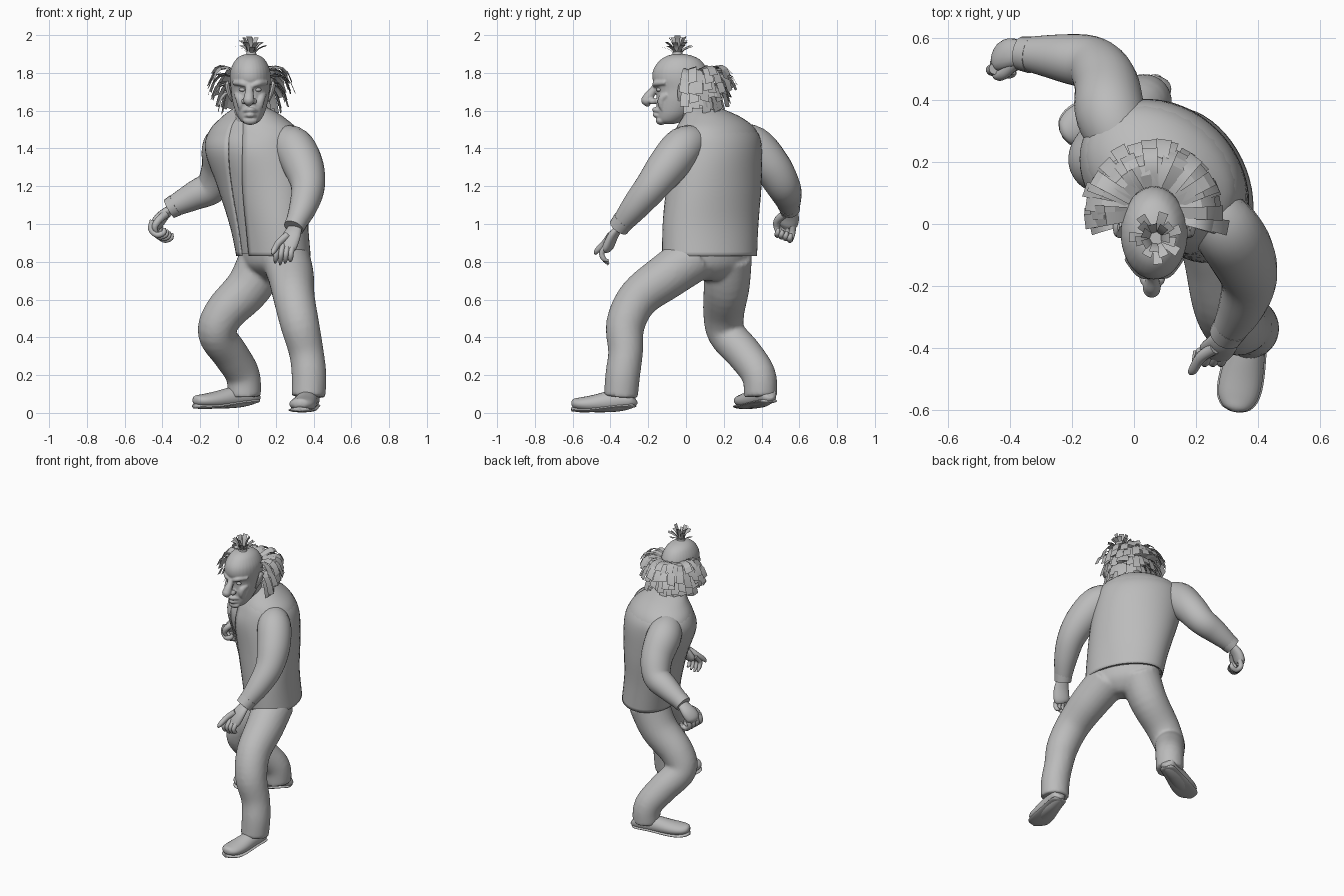
import bpy, math, random
from mathutils import Vector

random.seed(4)
if "Cube" in bpy.data.objects:
    bpy.data.objects.remove(bpy.data.objects["Cube"])

grey = bpy.data.materials.new("plain grey")
grey.use_nodes = True
grey.diffuse_color = (0.5, 0.5, 0.5, 1)
grey.node_tree.nodes["Principled BSDF"].inputs["Base Color"].default_value = (0.5, 0.5, 0.5, 1)


def make(name, verts, faces, angle=45):
    mesh = bpy.data.meshes.new(name)
    mesh.from_pydata(verts, [], faces)
    mesh.materials.append(grey)
    mesh.shade_smooth()
    mesh.set_sharp_from_angle(angle=math.radians(angle))
    obj = bpy.data.objects.new(name, mesh)
    bpy.context.collection.objects.link(obj)
    return obj


def fuse(name, parts, voxel, rounds):
    """Join overlapping parts into one blended skin."""
    bpy.ops.object.select_all(action="DESELECT")
    for part in parts:
        part.select_set(True)
    bpy.context.view_layer.objects.active = parts[0]
    bpy.ops.object.join()
    parts[0].name = name
    remesh = parts[0].modifiers.new("blend", "REMESH")
    remesh.mode = "VOXEL"
    remesh.voxel_size = voxel
    remesh.use_smooth_shade = True
    soften = parts[0].modifiers.new("soften", "SMOOTH")
    soften.iterations = rounds


def smooth_path(keys, steps=5):
    """Catmull-Rom through tuples of any length."""
    out = []
    for i in range(len(keys) - 1):
        p0, p1 = keys[max(i - 1, 0)], keys[i]
        p2, p3 = keys[i + 1], keys[min(i + 2, len(keys) - 1)]
        for s in range(steps):
            t = s / steps
            out.append([b + t / 2 * (c - a + t * (2 * a - 5 * b + 4 * c - d + t * (3 * (b - c) + d - a)))
                        for a, b, c, d in zip(p0, p1, p2, p3)])
    return out + [list(keys[-1])]


def skin(name, rings, closed=True):
    n = len(rings[0])
    faces = []
    for r in range(len(rings) - 1):
        for i in range(n if closed else n - 1):
            j = (i + 1) % n
            faces.append((r * n + i, r * n + j, r * n + n + j, r * n + n + i))
    if closed:
        faces.append(tuple(reversed(range(n))))
        faces.append(tuple(range((len(rings) - 1) * n, len(rings) * n)))
    return make(name, [v for ring in rings for v in ring], faces)


def loft(name, keys, gap=0, grow=0, n=32):
    """Level oval rings: x, y, z, half width, half depth, yaw. A gap leaves the front open."""
    rings = []
    for x, y, z, a, b, yaw in smooth_path(keys):
        ring, w = [], math.radians(yaw)
        for i in range(n):
            f = i / (n - 1) if gap else i / n
            t = math.radians(gap - 84 + f * (360 - 2 * gap))
            u, v = (a + grow) * math.cos(t), (b + grow) * math.sin(t)
            ring.append((x + u * math.cos(w) - v * math.sin(w), y + u * math.sin(w) + v * math.cos(w), z))
        rings.append(ring)
    return skin(name, rings, not gap)


def limb(name, keys, side=(1, 0, 0), flat=1, n=16):
    """Tube along a path of x, y, z, radius; flat squashes it across the side direction."""
    pts = smooth_path(keys)
    rings = []
    for i, p in enumerate(pts):
        c = Vector(p[:3])
        d = (Vector(pts[min(i + 1, len(pts) - 1)][:3]) - Vector(pts[max(i - 1, 0)][:3])).normalized()
        u = Vector(side)
        u = (u - d * u.dot(d)).normalized()
        v = d.cross(u)
        r = max(p[3], 0.002)
        h = p[4] if len(p) > 4 else r * flat
        rings.append([c + u * r * math.cos(k * math.tau / n) + v * h * math.sin(k * math.tau / n)
                      for k in range(n)])
    return skin(name, rings)


def ball(name, loc, size):
    x, y, z = loc
    a, b, c = size
    arc = [math.radians(-86 + 172 * i / 8) for i in range(9)]
    return loft(name, [(x, y, z + c * math.sin(t), a * math.cos(t), b * math.cos(t), 0) for t in arc], n=16)


# Torso: shirt inside an open jacket
body = [(.188, .125, .83, .255, .173, -66), (.163, .13, 1.0, .263, .178, -61),
        (.13, .147, 1.2, .272, .2, -50), (.092, .155, 1.38, .275, .218, -36),
        (.084, .158, 1.48, .255, .192, -36), (.078, .137, 1.55, .175, .145, -35),
        (.07, .09, 1.6, .09, .09, -20)]
loft("shirt", [(x, y, z + .015, a, b, w) for x, y, z, a, b, w in body])
jacket = loft("jacket", body, gap=9, grow=.008, n=48)
shell = jacket.modifiers.new("cloth", "SOLIDIFY")
shell.thickness = .008
limb("collar", [(.07, .12, 1.5, .12), (.07, .07, 1.57, .105), (.07, .045, 1.6, .09)])
limb("neck", [(.07, .12, 1.48, .09), (.07, .05, 1.58, .08), (.065, 0, 1.68, .08)])

# Trousers
fuse("trousers", [
    loft("seat", [(.19, .13, .7, .04, .05, -60), (.19, .13, .73, .14, .09, -60),
                  (.185, .125, .79, .225, .135, -60), (.185, .125, .9, .24, .145, -62)]),
    limb("left_leg", [(.25, .05, .83, .13), (.28, -.1, .725, .122), (.297, -.25, .61, .11),
                      (.327, -.32, .47, .103), (.362, -.32, .32, .092),
                      (.376, -.335, .2, .092), (.373, -.345, .085, .09)], n=24),
    limb("right_leg", [(.14, .22, .83, .13), (.06, .215, .67, .122), (-.07, .2, .53, .109),
                       (-.112, .215, .42, .1), (-.04, .31, .31, .096),
                       (.025, .385, .2, .091), (.033, .395, .085, .088)], side=(1, -1, 0), n=24)],
     .012, 4)


# Shoes: upper and sole share one outline from heel to toe
def shoe(name, heel, toe):
    heel, toe = Vector(heel), Vector(toe)
    across = (toe - heel).cross((0, 0, 1))
    outline = [(0, .015, .02, .004), (.05, .045, .045, 0), (.3, .055, .058, 0), (.65, .068, .046, -.006),
               (.85, .064, .036, -.003), (.96, .042, .026, .004), (1, .01, .012, .006)]
    upper, sole = [], []
    for f, w, h, lift in outline:
        p = heel.lerp(toe, f)
        upper.append((p.x, p.y, p.z + .012 + lift, w, h))
        sole.append((p.x, p.y, p.z - .02 + lift, w + .005, .012))
    limb(name + "_shoe", upper, side=across, n=20)
    limb(name + "_sole", sole, side=across, n=20)


shoe("left", (.39, -.27, .06), (.325, -.605, .034))
shoe("right", (.105, .445, .085), (-.235, .29, .05))

# Arms
limb("left_arm", [(.22, .07, 1.44, .08), (.29, -.01, 1.41, .108), (.345, -.095, 1.31, .107),
                  (.37, -.18, 1.2, .09), (.345, -.27, 1.09, .074), (.3, -.35, .99, .052)],
     side=(1, -.5, 0), n=24)
limb("right_arm", [(-.03, .23, 1.45, .085), (-.075, .35, 1.41, .112), (-.09, .455, 1.3, .103),
                   (-.135, .515, 1.2, .09), (-.23, .535, 1.15, .077), (-.36, .55, 1.085, .052)],
     side=(0, 1, 1), n=24)
limb("left_cuff", [(.315, -.328, 1.02, .059), (.295, -.358, .98, .055)])
limb("right_cuff", [(-.33, .545, 1.1, .06), (-.365, .55, 1.08, .055)], side=(0, 1, 1))

# Hands
limb("left_palm", [(.305, -.345, .99, .035), (.285, -.385, .94, .05), (.26, -.412, .88, .053),
                   (.25, -.42, .86, .035)], side=(1, -.3, 0), flat=.5)
for i in range(4):
    x = .215 + i * .026
    limb("left_finger", [(x, -.41, .895, .016), (x - .012, -.445, .85, .015),
                         (x - .015, -.435, .815, .013), (x - .018, -.41, .785 + .01 * abs(i - 1), .006)], n=10)
limb("left_thumb", [(.26, -.4, .94, .02), (.215, -.43, .9, .018), (.19, -.47, .86, .015),
                    (.18, -.48, .84, .006)], n=10)
limb("right_palm", [(-.35, .55, 1.085, .035), (-.4, .55, 1.04, .05), (-.43, .54, 1.0, .05),
                    (-.44, .535, .975, .03)], side=(.4, 1, 0), flat=.6)
for i in range(4):
    x, y, z = i * .013, .5 + i * .022, .008 - i * .009
    limb("right_finger", [(x - .45, y, z + 1.01, .018), (x - .46, y - .005, z + .965, .017),
                          (x - .43, y - .015, z + .935, .016), (x - .395, y - .015, z + .945, .015),
                          (x - .39, y - .01, z + .97, .008)], side=(0, 1, 0), n=10)
limb("right_thumb", [(-.385, .52, 1.05, .022), (-.42, .485, 1.02, .02), (-.44, .48, .985, .017),
                     (-.43, .485, .955, .008)], side=(0, 1, 0), n=10)

# Head: each row is height, face depth, back depth, half width
mid = .065
rows = [(1.53, -.125, -.06, .025), (1.545, -.15, -.02, .05), (1.585, -.155, .03, .075),
        (1.65, -.156, .08, .094), (1.71, -.158, .11, .102), (1.77, -.178, .12, .108),
        (1.82, -.172, .11, .103), (1.865, -.14, .08, .081), (1.89, -.1, .035, .052), (1.902, -.05, -.02, .012)]
face = [loft("head", [(mid, (f + b) / 2, z, w, (b - f) / 2, 0) for z, f, b, w in rows]),
        limb("nose", [(mid - .004, -.15, 1.745, .018), (mid - .005, -.175, 1.705, .021),
                      (mid - .007, -.2, 1.67, .028), (mid - .008, -.205, 1.645, .026),
                      (mid - .008, -.2, 1.622, .008)]),
        ball("nose_tip", (mid - .008, -.208, 1.655), (.029, .03, .028)),
        ball("chin", (mid, -.132, 1.548), (.04, .028, .024))]
for name, z, w, y in (("upper_lip", 1.605, .042, -.158), ("lower_lip", 1.578, .036, -.155)):
    face.append(limb(name, [(mid - w, y + .025, z - .007, .006), (mid, y - .008, z, .014),
                            (mid + w, y + .025, z - .007, .006)], side=(0, 0, 1)))
for s, label in ((1, "left"), (-1, "right")):
    face.append(ball("nostril", (mid - .006 + s * .024, -.175, 1.65), (.018, .024, .017)))
    face.append(limb("cheek", [(mid + s * .07, -.095, 1.685, .018), (mid + s * .055, -.124, 1.665, .023),
                               (mid + s * .05, -.128, 1.63, .02), (mid + s * .052, -.118, 1.6, .01)]))
    face.append(limb("brow", [(mid + s * .01, -.165, 1.732, .012), (mid + s * .045, -.157, 1.745, .016),
                              (mid + s * .088, -.108, 1.748, .012)], side=(0, 0, 1)))
    ball(label + "_eye", (mid + s * .041, -.143, 1.711), (.018, .014, .011))
    limb(label + "_ear", [(mid + s * .098, -.03, 1.65, .012), (mid + s * .112, -.02, 1.69, .026),
                          (mid + s * .122, -.01, 1.735, .028), (mid + s * .115, -.01, 1.758, .01)],
         side=(0, 1, 0), flat=.4)
fuse("head", face, .005, 4)


# Hair: flat bent locks
def lock(verts, faces, root, bend, tip, across, widths):
    start = len(verts)
    for k in range(5):
        t = k / 4
        p = root * (1 - t) ** 2 + bend * 2 * t * (1 - t) + tip * t * t
        half = across * (widths[0] + (widths[1] - widths[0]) * t) / 2
        verts += [p - half, p + half]
        if k:
            j = start + 2 * k
            faces.append((j - 2, j - 1, j + 1, j))


verts, faces = [], []
centre = Vector((mid, .035, 0))
up = Vector((0, 0, 1))
for root_z, reach, tip_z, count in ((1.81, .215, 1.765, 20), (1.775, .23, 1.71, 20),
                                    (1.73, .2, 1.65, 20), (1.69, .165, 1.6, 18)):
    for i in range(count):
        ang = math.radians(-10 + 200 * (i + random.uniform(-.3, .3)) / (count - 1))
        out = Vector((math.cos(ang), math.sin(ang), 0))
        across = Vector((-out.y, out.x, random.uniform(-.35, .35)))
        far = reach * random.uniform(.9, 1.06)
        lock(verts, faces, centre + out * .085 + up * root_z,
             centre + out * far * .85 + up * (root_z + random.uniform(.03, .07)),
             centre + out * far + up * (tip_z + random.uniform(-.03, .03)), across, (.035, .05))
make("side_hair", verts, faces, 30)

# Top tuft with its band
verts, faces = [], []
base = Vector((.07, -.045, 1.89))
for i in range(18):
    ang = i * 2.4
    out = Vector((math.cos(ang), math.sin(ang), 0))
    spread = .045 + .04 * (i % 3) / 2
    rise = Vector((0, 0, .11 - .025 * (i % 3) - .015 * random.random()))
    lock(verts, faces, base + out * .015, base + out * .02 + rise * .7,
         base + out * spread + rise, Vector((-out.y, out.x, 0)), (.014, .032))
make("top_tuft", verts, faces, 30)
limb("tuft_band", [(base.x, base.y, 1.885, .03), (base.x, base.y, 1.915, .024)])
